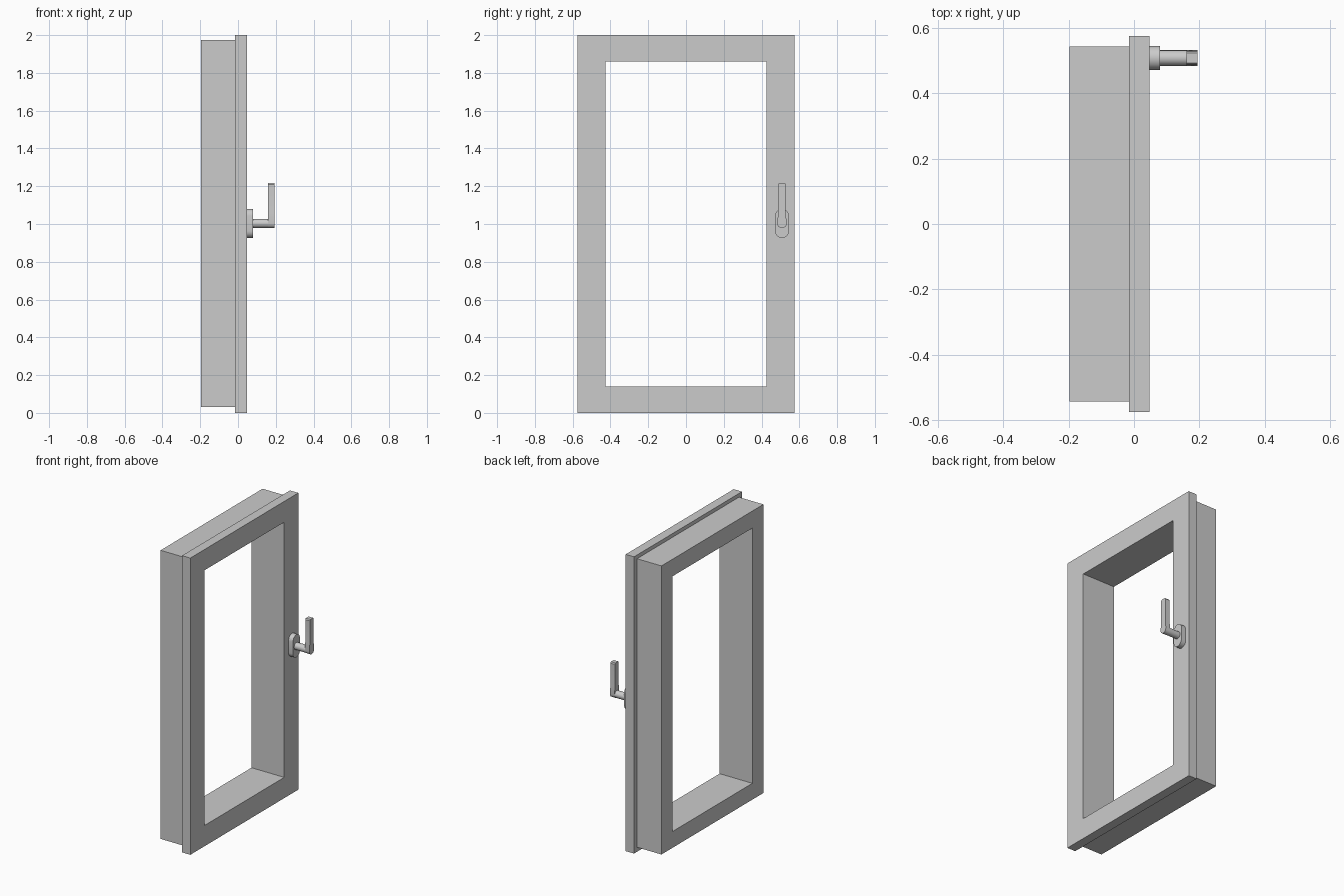
import bpy
import bmesh
from math import cos, sin, pi

cube = bpy.data.objects.get("Cube")
if cube:
    bpy.data.objects.remove(cube, do_unlink=True)

grey = bpy.data.materials.new("light_grey")
grey.use_nodes = True
grey.diffuse_color = (0.6, 0.6, 0.6, 1)
grey.node_tree.nodes["Principled BSDF"].inputs["Base Color"].default_value = (0.6, 0.6, 0.6, 1)


def finish(name, bm):
    bmesh.ops.recalc_face_normals(bm, faces=bm.faces)
    mesh = bpy.data.meshes.new(name)
    bm.to_mesh(mesh)
    bm.free()
    mesh.materials.append(grey)
    obj = bpy.data.objects.new(name, mesh)
    bpy.context.collection.objects.link(obj)
    return obj


def extrude_x(name, outline, x0, x1):
    """Extrude a closed (y, z) outline from x0 to x1."""
    bm = bmesh.new()
    face = bm.faces.new([bm.verts.new((x0, y, z)) for y, z in outline])
    new = bmesh.ops.extrude_face_region(bm, geom=[face])["geom"]
    verts = [v for v in new if isinstance(v, bmesh.types.BMVert)]
    bmesh.ops.translate(bm, verts=verts, vec=(x1 - x0, 0, 0))
    return finish(name, bm)


def arc(cy, cz, r, start, end, steps):
    angles = [start + (end - start) * i / steps for i in range(steps + 1)]
    return [(cy + r * cos(a), cz + r * sin(a)) for a in angles]


def rectangle(half_y, z0, z1):
    return [(-half_y, z0), (half_y, z0), (half_y, z1), (-half_y, z1)]


# Window frame: deep rear casing stepping out to a wider front flange
OPENING = rectangle(0.425, 0.14, 1.86)
CASING = rectangle(0.543, 0.03, 1.975)
FLANGE = rectangle(0.575, 0, 2)
BACK, STEP, FRONT = -0.197, -0.015, 0.047
sections = [(BACK, OPENING), (BACK, CASING), (STEP, CASING),
            (STEP, FLANGE), (FRONT, FLANGE), (FRONT, OPENING)]
bm = bmesh.new()
loops = [[bm.verts.new((x, y, z)) for y, z in ring] for x, ring in sections]
for i, a in enumerate(loops):
    b = loops[(i + 1) % len(loops)]
    for j in range(4):
        k = (j + 1) % 4
        bm.faces.new((a[j], a[k], b[k], b[j]))
finish("window_frame", bm)

# Handle: rounded base plate, round neck and tapered upright lever
HY, HZ = 0.508, 1.003
plate = arc(HY, HZ + 0.04, 0.037, 0, pi, 10) + arc(HY, HZ - 0.04, 0.037, pi, 2 * pi, 10)
neck = arc(HY, HZ, 0.024, 0, 2 * pi, 16)[:-1]
lever = arc(HY, HZ, 0.025, pi, 2 * pi, 8) + [
    (HY + 0.02, 1.06), (HY + 0.02, 1.21), (HY + 0.015, 1.217),
    (HY - 0.015, 1.217), (HY - 0.02, 1.21), (HY - 0.02, 1.06)]
parts = [extrude_x("handle_base_plate", plate, FRONT, 0.08),
         extrude_x("handle_neck", neck, 0.08, 0.16),
         extrude_x("handle_lever", lever, 0.16, 0.194)]

# Soft sides with crisp rims on the handle
for obj in parts:
    bpy.ops.object.select_all(action="DESELECT")
    obj.select_set(True)
    bpy.context.view_layer.objects.active = obj
    bpy.ops.object.shade_smooth_by_angle(angle=pi / 6)
